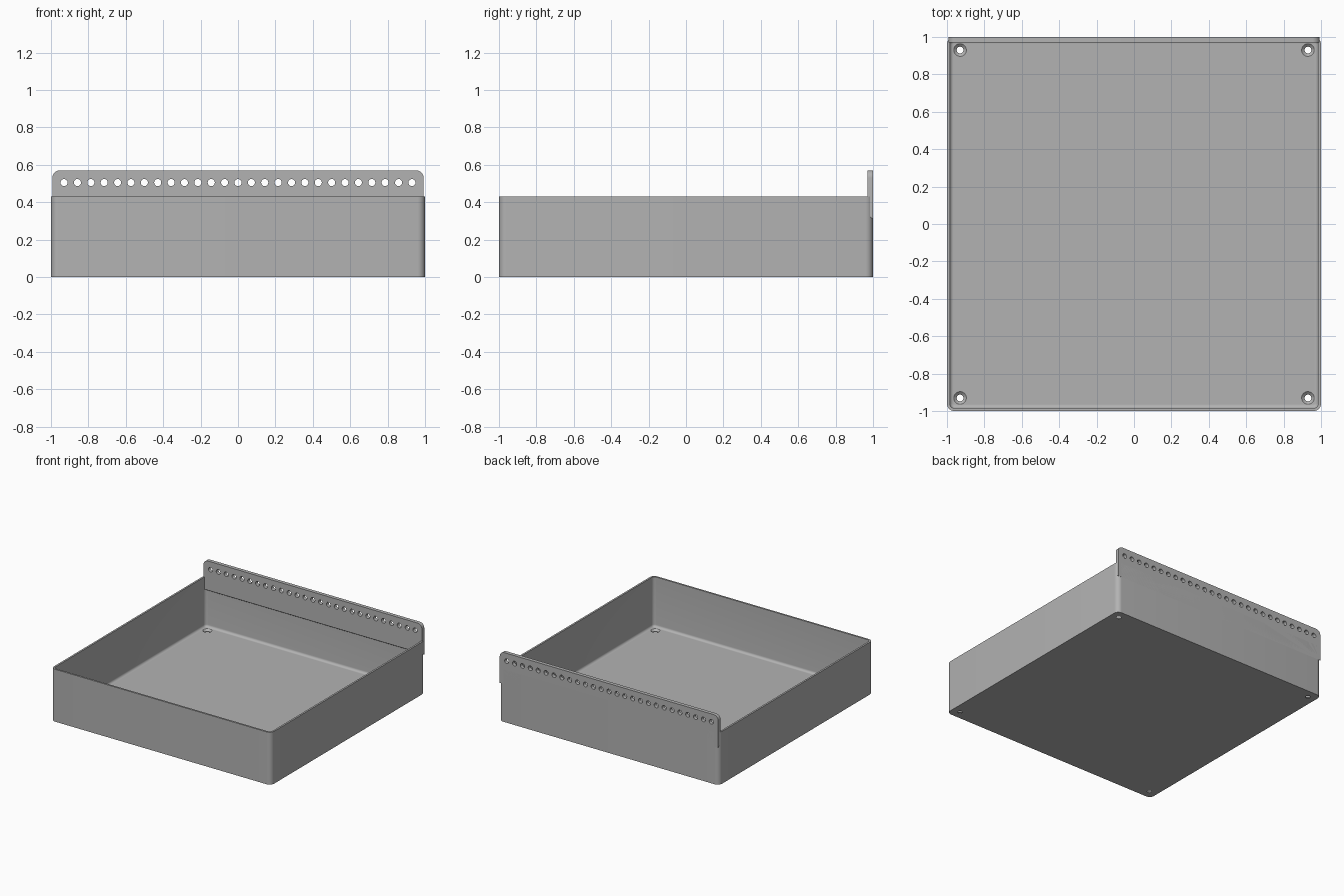
import bpy, bmesh
from math import sin, cos, pi, radians

cube = bpy.data.objects.get("Cube")
if cube:
    bpy.data.objects.remove(cube, do_unlink=True)

HEIGHT, WALL, FLOOR, CORNER, FILLET = 0.43, 0.015, 0.02, 0.04, 0.02
RAIL_TOP, RAIL_BOTTOM, RAIL_DEPTH, RAIL_HALF = 0.57, 0.31, 0.03, 0.993
HOLE_REACH, RAIL_HOLES = 0.93, 27

grey = bpy.data.materials.new("light grey")
grey.use_nodes = True
colour = (0.45, 0.45, 0.45, 1)
grey.diffuse_color = colour
grey.node_tree.nodes["Principled BSDF"].inputs["Base Color"].default_value = colour


def skin(bm, layers):
    """Join successive loops of points; return the edges of the first and last loop."""
    loops = [[bm.verts.new(p) for p in layer] for layer in layers]
    for low, high in zip(loops, loops[1:]):
        for i in range(len(low)):
            j = (i + 1) % len(low)
            bm.faces.new((low[i], low[j], high[j], high[i]))
    return [[bm.edges.get((loop[i - 1], loop[i])) for i in range(len(loop))]
            for loop in (loops[0], loops[-1])]


def pierced_solid(name, outline_layers, holes, normal):
    """Closed solid whose two end caps are pierced by through holes."""
    bm = bmesh.new()
    first, last = skin(bm, outline_layers)
    for hole_layers in holes:
        hole_first, hole_last = skin(bm, hole_layers)
        first += hole_first
        last += hole_last
    for edges in (first, last):
        bmesh.ops.triangle_fill(bm, edges=edges, use_beauty=True, normal=normal)
    bmesh.ops.recalc_face_normals(bm, faces=bm.faces)
    mesh = bpy.data.meshes.new(name)
    bm.to_mesh(mesh)
    bm.free()
    mesh.materials.append(grey)
    obj = bpy.data.objects.new(name, mesh)
    bpy.context.collection.objects.link(obj)
    bpy.ops.object.select_all(action="DESELECT")
    bpy.context.view_layer.objects.active = obj
    obj.select_set(True)
    bpy.ops.object.shade_smooth_by_angle(angle=radians(30))


def circle(radius, count=24):
    return [(radius * cos(2 * pi * i / count), radius * sin(2 * pi * i / count))
            for i in range(count)]


def rounded_square(inset, steps=8):
    """Outline of the tray, moved inwards by inset."""
    radius = max(CORNER - inset, 0.004)
    centre = 1 - inset - radius
    points = []
    for quarter, (sx, sy) in enumerate([(1, 1), (-1, 1), (-1, -1), (1, -1)]):
        for i in range(steps + 1):
            a = (quarter + i / steps) * pi / 2
            points.append((sx * centre + radius * cos(a), sy * centre + radius * sin(a)))
    return points


# Open tray: outer wall, rim, inner wall, filleted floor
profile = [(0, 0), (0, HEIGHT), (WALL, HEIGHT)]
for i in range(7):
    a = i / 6 * pi / 2
    profile.append((WALL + FILLET * (1 - cos(a)), FLOOR + FILLET * (1 - sin(a))))
tray_layers = [[(x, y, z) for x, y in rounded_square(inset)] for inset, z in profile]

# Countersunk screw holes in the floor corners
screw_profile = [(0, 0.018), (FLOOR - 0.014, 0.018), (FLOOR, 0.034)]
screw_holes = [[[(cx + x, cy + y, z) for x, y in circle(r)] for z, r in screw_profile]
               for cx in (-HOLE_REACH, HOLE_REACH) for cy in (-HOLE_REACH, HOLE_REACH)]
pierced_solid("tray", tray_layers, screw_holes, (0, 0, 1))

# Hanging rail: upright strip with rounded top corners and a sloped lower edge
arc = [i / 8 * pi / 2 for i in range(9)]
right = [(RAIL_HALF - CORNER + CORNER * cos(a), RAIL_TOP - CORNER + CORNER * sin(a)) for a in arc]
left = [(-x, z) for x, z in reversed(right)]
rail_layers = [[(x, y, z) for x, z in
                [(RAIL_HALF, bottom)] + right + left + [(-RAIL_HALF, bottom)]]
               for y, bottom in ((1 - RAIL_DEPTH, RAIL_BOTTOM + 0.02), (1, RAIL_BOTTOM))]

# Row of round holes along the rail
spacing = 2 * HOLE_REACH / (RAIL_HOLES - 1)
rail_holes = [[[(i * spacing - HOLE_REACH + x, y, 0.505 + z) for x, z in circle(0.019)]
               for y in (1 - RAIL_DEPTH, 1)] for i in range(RAIL_HOLES)]
pierced_solid("hanging_rail", rail_layers, rail_holes, (0, 1, 0))
